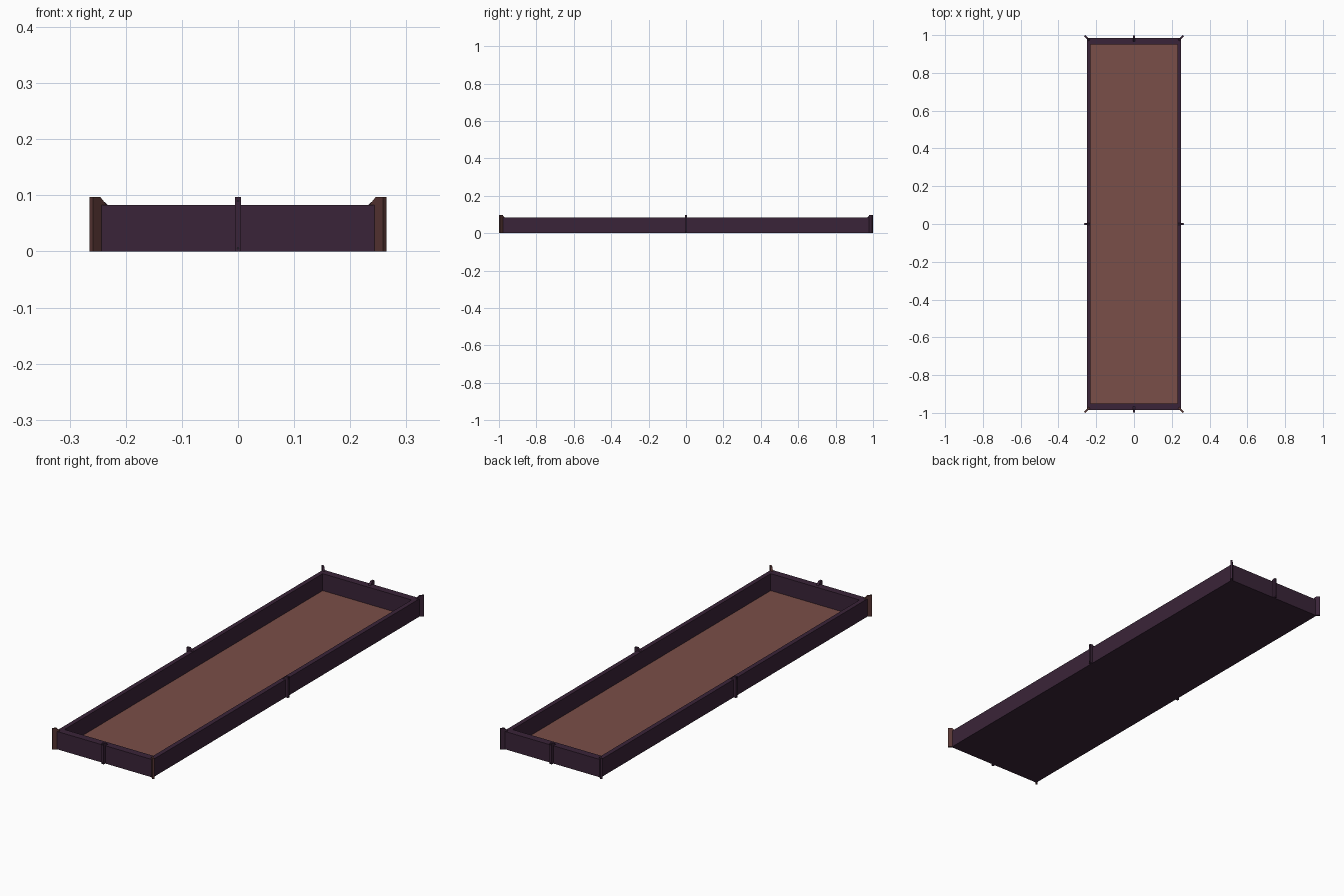
import bpy, bmesh, math
from mathutils import Matrix

if "Cube" in bpy.data.objects:
    bpy.data.objects.remove(bpy.data.objects["Cube"])


def material(name, srgb):
    m = bpy.data.materials.new(name)
    lin = [((c / 255 + 0.055) / 1.055) ** 2.4 if c > 10 else c / 255 / 12.92 for c in srgb]
    m.diffuse_color = (*lin, 1)
    m.use_nodes = True
    m.node_tree.nodes["Principled BSDF"].inputs["Base Color"].default_value = m.diffuse_color
    return m


WOOD = material("dark purple wood", (58, 36, 56))
SOIL = material("brown bed", (122, 78, 72))
BROWN = material("dark brown bracket", (88, 54, 52))
STUD = material("near black stud", (34, 26, 34))


def finish(bm, name, mat):
    bmesh.ops.recalc_face_normals(bm, faces=bm.faces)
    me = bpy.data.meshes.new(name)
    bm.to_mesh(me)
    bm.free()
    me.materials.append(mat)
    ob = bpy.data.objects.new(name, me)
    bpy.context.collection.objects.link(ob)
    return ob


def box(name, x0, x1, y0, y1, z0, z1, mat):
    bm = bmesh.new()
    bmesh.ops.create_cube(bm, size=1)
    bmesh.ops.scale(bm, vec=(x1 - x0, y1 - y0, z1 - z0), verts=bm.verts)
    bmesh.ops.translate(bm, vec=((x0 + x1) / 2, (y0 + y1) / 2, (z0 + z1) / 2), verts=bm.verts)
    return finish(bm, name, mat)


X, Y, H = 0.25, 0.985, 0.083      # outer half sizes and wall height
TX, TY = 0.021, 0.034             # wall thickness

# Base plate with the brown bed on it
box("base_plate", -X, X, -Y, Y, 0, 0.002, WOOD)
box("bed_surface", -X + TX, X - TX, -Y + TY, Y - TY, 0.002, 0.004, SOIL)

# Four walls
for s, n in ((-1, "left"), (1, "right")):
    a, b = sorted((s * X, s * (X - TX)))
    box(n + "_wall", a, b, -Y, Y, 0.001, H, WOOD)
for s, n in ((-1, "front"), (1, "back")):
    a, b = sorted((s * Y, s * (Y - TY)))
    box(n + "_wall", -X + TX, X - TX, a, b, 0.001, H, WOOD)


# Upright brace: profile in the (outward, z) plane, sloping inward at the top
def brace(name, x, y, angle, width, out, mat):
    prof = [(-0.006, 0), (out, 0), (out, 0.097), (-0.002, 0.097), (-0.018, H), (-0.006, H - 0.003)]
    bm = bmesh.new()
    f = bm.faces.new([bm.verts.new((r, -width / 2, z)) for r, z in prof])
    ext = bmesh.ops.extrude_face_region(bm, geom=[f])
    vs = [g for g in ext["geom"] if isinstance(g, bmesh.types.BMVert)]
    bmesh.ops.translate(bm, vec=(0, width, 0), verts=vs)
    turn = Matrix.Translation((x, y, 0)) @ Matrix.Rotation(angle, 4, "Z")
    bm.transform(turn)
    finish(bm, name, mat)
    return turn


for sx in (-1, 1):
    for sy in (-1, 1):
        brace("corner_brace", sx * X, sy * Y, math.atan2(sy, sx), 0.009, 0.016,
              BROWN if sy < 0 else WOOD)

# Middle braces, each with two small studs
for x, y, ang in ((X, 0, 0), (-X, 0, math.pi), (0, Y, math.pi / 2), (0, -Y, -math.pi / 2)):
    turn = brace("middle_brace", x, y, ang, 0.011, 0.012, WOOD)
    for z in (0.006, 0.09):
        bm = bmesh.new()
        bmesh.ops.create_cone(bm, cap_ends=True, segments=6, radius1=0.0025, radius2=0.0025, depth=0.003)
        bm.transform(turn @ Matrix.Translation((0.012, 0, z)) @ Matrix.Rotation(math.pi / 2, 4, "Y"))
        finish(bm, "brace_stud", STUD)
